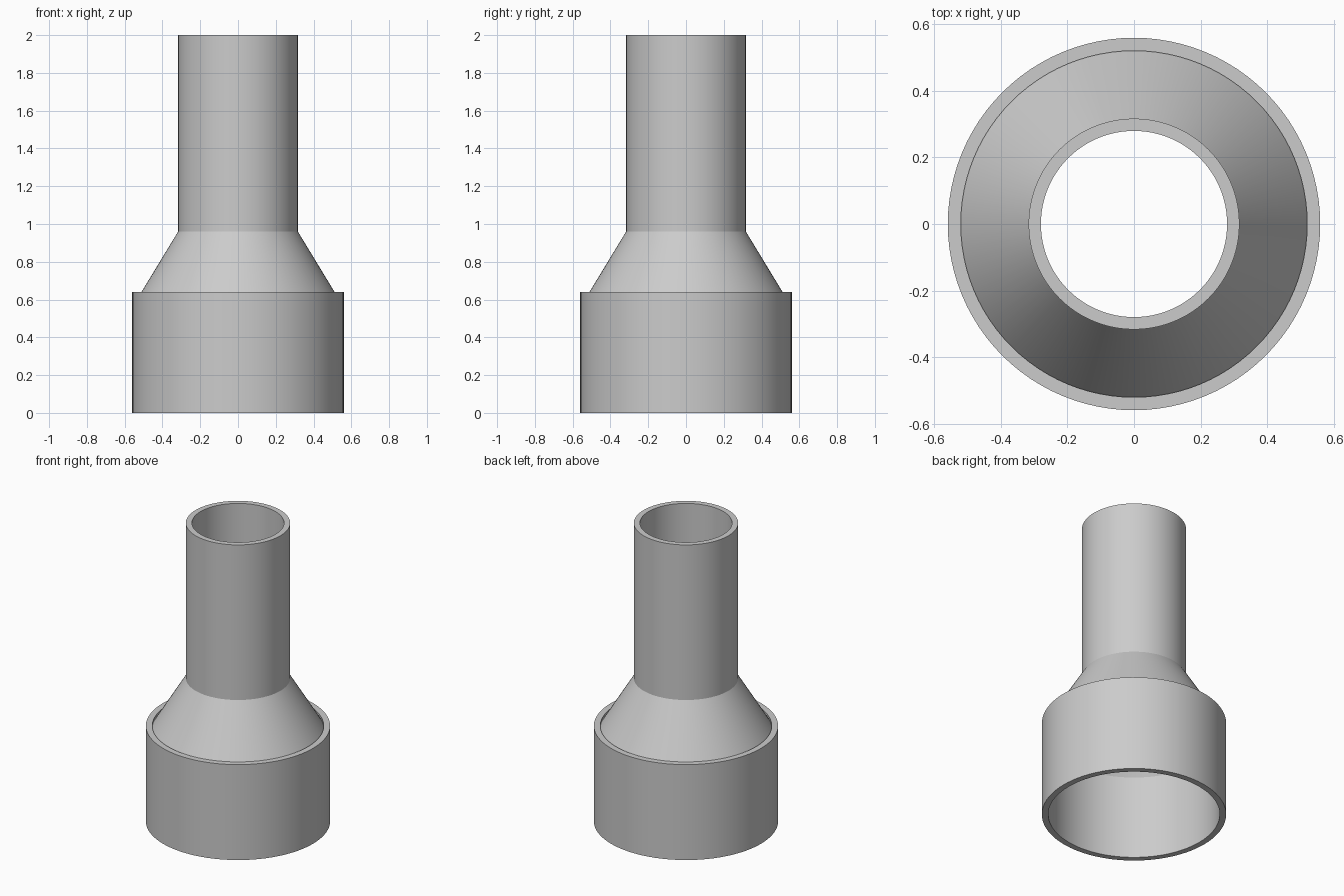
import bpy, bmesh, math

cube = bpy.data.objects.get("Cube")
if cube:
    bpy.data.objects.remove(cube, do_unlink=True)

# Plain grey material
GREY = (0.6, 0.6, 0.6, 1.0)
grey = bpy.data.materials.new("plain grey")
grey.use_nodes = True
grey.diffuse_color = GREY
grey.node_tree.nodes["Principled BSDF"].inputs["Base Color"].default_value = GREY

# Main dimensions
SOCKET_R, SOCKET_BORE = 0.56, 0.521
PIPE_R, PIPE_BORE = 0.317, 0.28
SOCKET_TOP, CONE_BASE, CONE_TOP, TOP = 0.64, 0.56, 0.96, 2.0

# Height where the cone surface meets the socket bore
slope = (CONE_TOP - CONE_BASE) / (SOCKET_R - PIPE_R)
groove_z = CONE_BASE + (SOCKET_R - SOCKET_BORE) * slope


def revolve(name, profile, material, segments=96):
    """Turn a closed (radius, height) profile around the z axis."""
    bm = bmesh.new()
    verts = [bm.verts.new((r, 0, z)) for r, z in profile]
    edges = [bm.edges.new((v, verts[i - 1])) for i, v in enumerate(verts)]
    bmesh.ops.spin(bm, geom=verts + edges, cent=(0, 0, 0), axis=(0, 0, 1),
                   angle=math.tau, steps=segments, use_merge=True)
    bmesh.ops.remove_doubles(bm, verts=bm.verts[:], dist=1e-5)
    bmesh.ops.recalc_face_normals(bm, faces=bm.faces[:])
    mesh = bpy.data.meshes.new(name)
    bm.to_mesh(mesh)
    bm.free()
    mesh.materials.append(material)
    obj = bpy.data.objects.new(name, mesh)
    bpy.context.collection.objects.link(obj)
    bpy.ops.object.select_all(action="DESELECT")
    obj.select_set(True)
    bpy.context.view_layer.objects.active = obj
    bpy.ops.object.shade_smooth_by_angle(angle=math.radians(20))
    return obj


# Hollow reducer: wide socket, cone shoulder and narrow pipe in one wall
revolve("pipe_reducer", [
    (SOCKET_R, 0), (SOCKET_R, SOCKET_TOP),
    (SOCKET_BORE, SOCKET_TOP), (SOCKET_BORE, groove_z),
    (PIPE_R, CONE_TOP), (PIPE_R, TOP),
    (PIPE_BORE, TOP), (PIPE_BORE, CONE_TOP),
    (SOCKET_BORE, CONE_BASE), (SOCKET_BORE, 0),
], grey)
